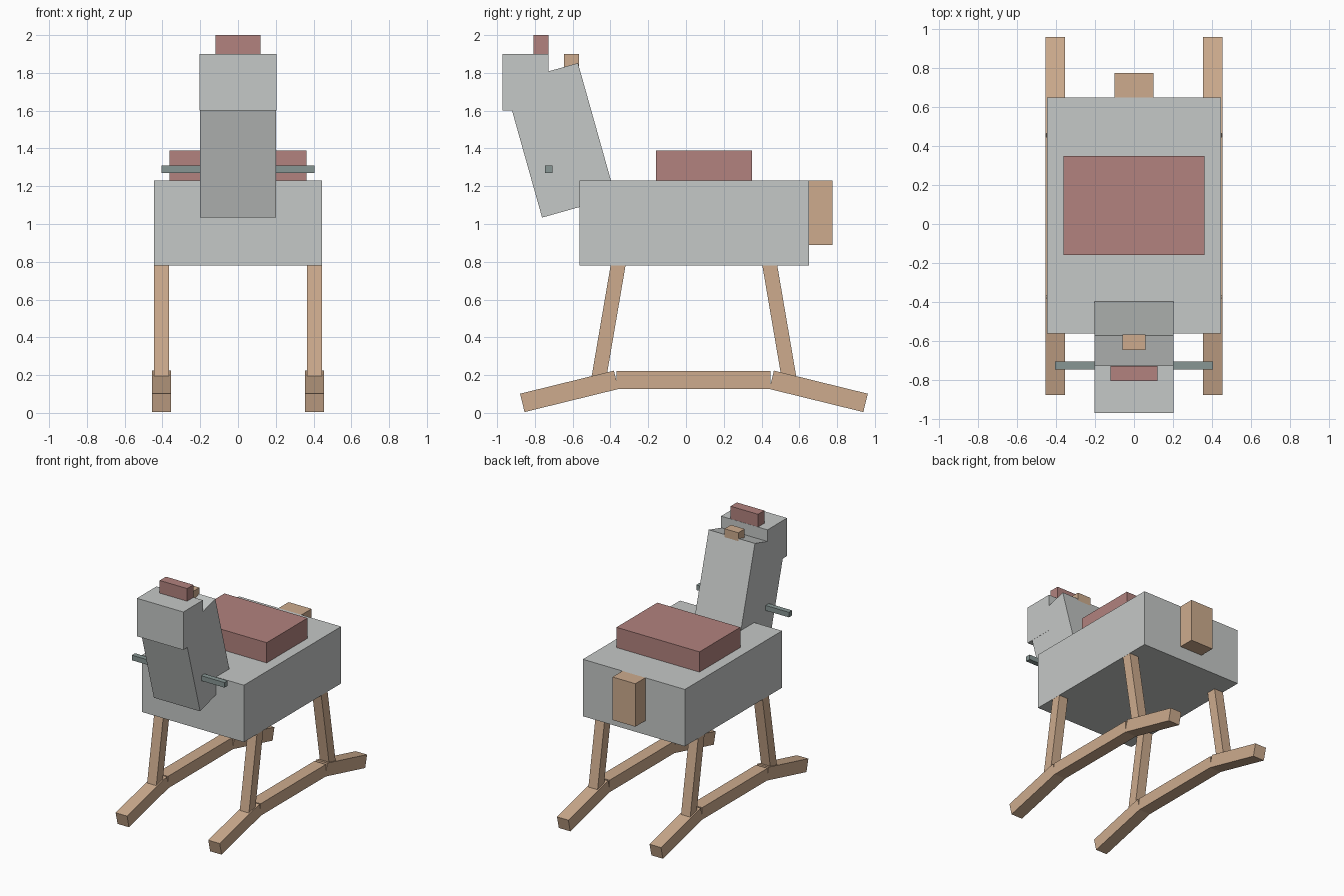
import bpy, bmesh, math
from mathutils import Matrix

if "Cube" in bpy.data.objects:
    bpy.data.objects.remove(bpy.data.objects["Cube"])


def material(name, rgb):
    m = bpy.data.materials.new(name)
    m.diffuse_color = (*rgb, 1)
    m.use_nodes = True
    m.node_tree.nodes["Principled BSDF"].inputs["Base Color"].default_value = m.diffuse_color
    return m


GREY = material("pale grey", (0.56, 0.58, 0.57))
TAN = material("light wood", (0.61, 0.41, 0.27))
RED = material("dusty red", (0.445, 0.224, 0.209))
TEAL = material("grey teal", (0.243, 0.305, 0.296))


def box(name, centre, size, mat, tilt=0):
    """Flat-sided box, tilted about the x axis by degrees."""
    mesh = bpy.data.meshes.new(name)
    bm = bmesh.new()
    bmesh.ops.create_cube(bm, size=1, matrix=Matrix.Diagonal((*size, 1)))
    bm.to_mesh(mesh)
    bm.free()
    mesh.materials.append(mat)
    ob = bpy.data.objects.new(name, mesh)
    ob.location = centre
    ob.rotation_euler.x = math.radians(tilt)
    bpy.context.collection.objects.link(ob)
    return ob


# Body, saddle and tail
box("body", (0, 0.044, 1.005), (0.892, 1.214, 0.45), GREY)
box("saddle", (0, 0.095, 1.30), (0.726, 0.51, 0.18), RED)
box("tail", (0, 0.71, 1.06), (0.20, 0.13, 0.34), TAN)

# Neck, head, forelock and mane
box("neck", (0, -0.667, 1.443), (0.404, 0.404, 0.736), GREY, 15.7)
box("head", (0, -0.85, 1.75), (0.406, 0.245, 0.30), GREY)
box("forelock", (0, -0.768, 1.94), (0.24, 0.078, 0.12), RED)
box("mane", (0, -0.607, 1.865), (0.12, 0.08, 0.07), TAN)

# Handle bar through the neck
box("handle", (0, -0.727, 1.29), (0.81, 0.04, 0.04), TEAL)

# Legs and rockers, mirrored left/right and front/back
MID = 0.042
for side, sx in (("left", -1), ("right", 1)):
    x = 0.405 * sx
    box(f"{side}_rocker_middle", (x, MID - 0.002, 0.173), (0.10, 0.815, 0.095), TAN)
    for end, sy in (("front", -1), ("back", 1)):
        box(f"{side}_rocker_{end}", (x, MID + 0.66 * sy, 0.114),
            (0.10, 0.512, 0.10), TAN, -13.8 * sy)
        box(f"{side}_{end}_leg", (x, MID + 0.453 * sy, 0.48),
            (0.08, 0.078, 0.64), TAN, 9.7 * sy)
